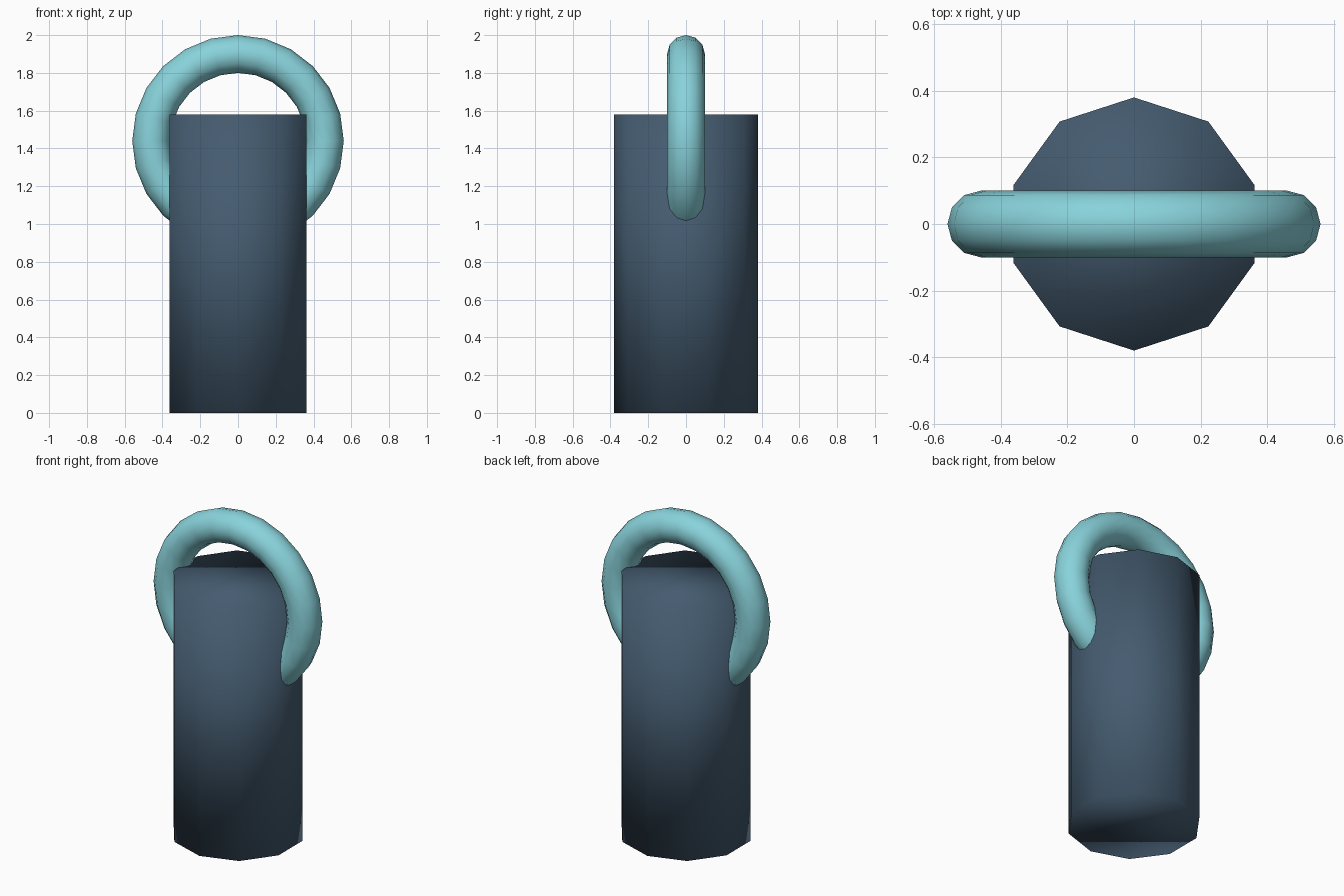
import bpy
from math import radians

cube = bpy.data.objects.get("Cube")
if cube:
    bpy.data.objects.remove(cube, do_unlink=True)


def material(name, rgb):
    mat = bpy.data.materials.new(name)
    mat.use_nodes = True
    color = (*rgb, 1)
    mat.diffuse_color = color
    mat.node_tree.nodes["Principled BSDF"].inputs["Base Color"].default_value = color
    return mat


def finish(name, mat):
    obj = bpy.context.object
    obj.name = name
    obj.data.materials.append(mat)
    bpy.ops.object.shade_smooth()
    return obj


slate = material("slate blue", (0.058, 0.105, 0.16))
aqua = material("pale aqua", (0.25, 0.65, 0.71))

# Ten-sided post, softly shaded across its caps, with corners on the y axis
height = 1.58
bpy.ops.mesh.primitive_cylinder_add(
    vertices=10, radius=0.38, depth=height, location=(0, 0, height / 2))
finish("post", slate)

# Upright ring passing through the top of the post
bpy.ops.mesh.primitive_torus_add(
    major_segments=24, minor_segments=12, major_radius=0.46, minor_radius=0.1,
    location=(0, 0, 1.44), rotation=(radians(90), 0, 0))
finish("ring_handle", aqua)
